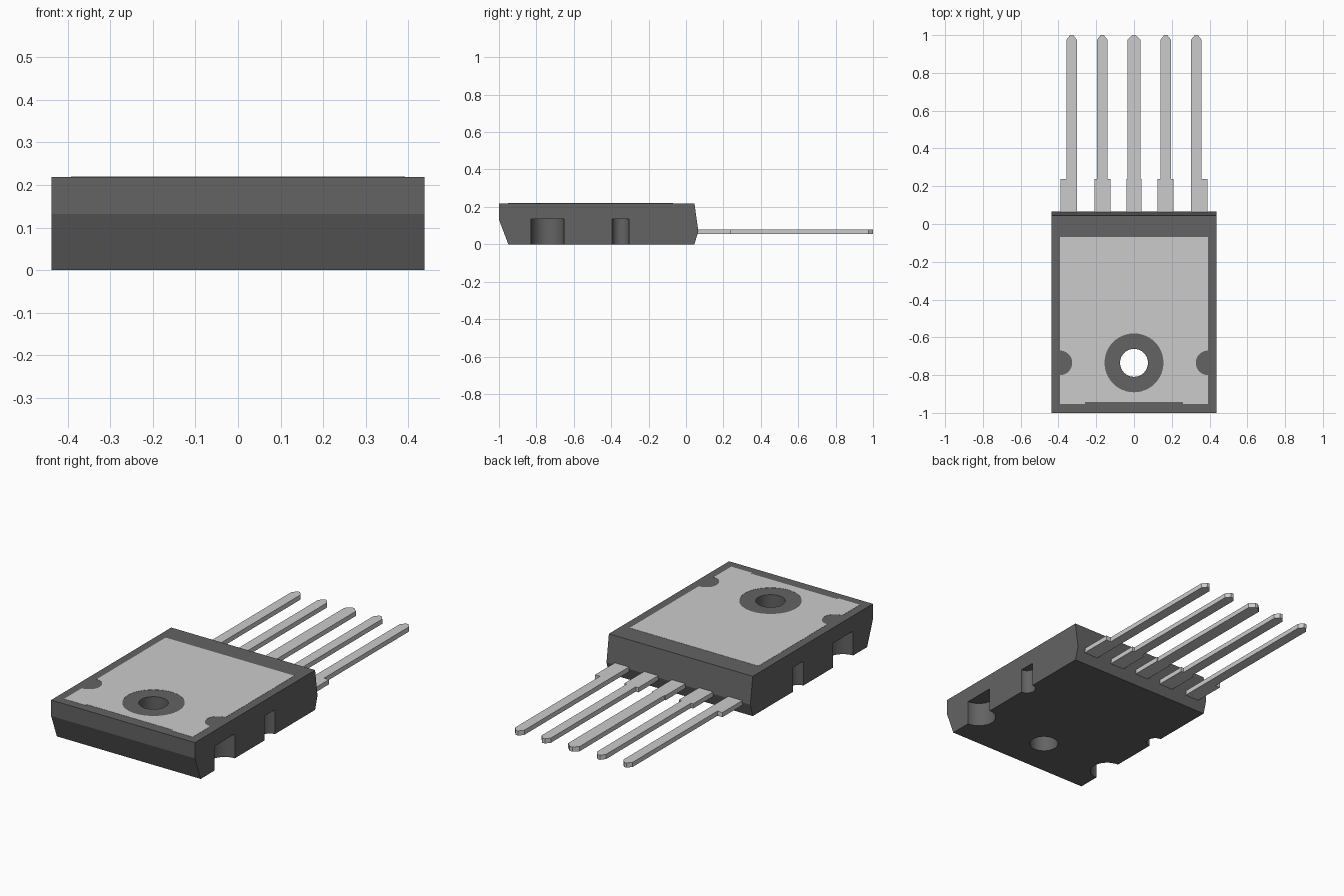
import bpy, bmesh, math
from mathutils import Matrix, Vector

if "Cube" in bpy.data.objects:
    bpy.data.objects.remove(bpy.data.objects["Cube"])


def material(name, color):
    m = bpy.data.materials.new(name)
    m.diffuse_color = (*color, 1)
    m.use_nodes = True
    m.node_tree.nodes["Principled BSDF"].inputs["Base Color"].default_value = m.diffuse_color
    return m


plastic = material("dark_plastic", (0.125, 0.125, 0.125))
metal = material("tinned_metal", (0.59, 0.59, 0.56))


def finish(name, bm, mat=None):
    bmesh.ops.recalc_face_normals(bm, faces=bm.faces)
    me = bpy.data.meshes.new(name)
    bm.to_mesh(me)
    bm.free()
    ob = bpy.data.objects.new(name, me)
    bpy.context.collection.objects.link(ob)
    if mat:
        me.materials.append(mat)
    return ob


def prism(name, points, direction, mat):
    """Extrude a closed 3D outline along a direction."""
    bm = bmesh.new()
    face = bm.faces.new([bm.verts.new(p) for p in points])
    new = bmesh.ops.extrude_face_region(bm, geom=[face])["geom"]
    verts = [v for v in new if isinstance(v, bmesh.types.BMVert)]
    bmesh.ops.translate(bm, verts=verts, vec=Vector(direction))
    return finish(name, bm, mat)


def drill(ob, holes):
    """Cut vertical cylinders (x, y, radius, z low, z high) out of an object."""
    bm = bmesh.new()
    for x, y, r, z0, z1 in holes:
        bmesh.ops.create_cone(bm, cap_ends=True, segments=48, radius1=r, radius2=r,
                              depth=z1 - z0, matrix=Matrix.Translation((x, y, (z0 + z1) / 2)))
    cutter = finish("cutter", bm)
    cutter.hide_render = True
    mod = ob.modifiers.new("holes", 'BOOLEAN')
    mod.operation = 'DIFFERENCE'
    mod.solver = 'EXACT'
    mod.object = cutter
    bpy.ops.object.select_all(action='DESELECT')
    bpy.context.view_layer.objects.active = ob
    ob.select_set(True)
    bpy.ops.object.modifier_apply(modifier=mod.name)
    bpy.data.objects.remove(cutter)
    bpy.ops.object.shade_smooth_by_angle(angle=math.radians(20))


W, TOP, HOLE_Y = 0.438, 0.219, -0.735

# Moulded body: side profile extruded across, with screw hole and side notches
profile = [(-0.95, 0), (0.045, 0), (0.066, 0.07), (0.045, TOP), (-1, TOP), (-1, 0.132)]
body = prism("body", [(-W, y, z) for y, z in profile], (2 * W, 0, 0), plastic)
holes = [(0, HOLE_Y, 0.074, -0.1, 0.4)]
for s in (-1, 1):
    holes += [(s * W, -0.741, 0.088, -0.1, 0.134), (s * W, -0.35, 0.045, -0.1, 0.134)]
drill(body, holes)

# Heat-sink plate, flush in the top face, with a round clearing and side scallops
outline = [(-0.392, -0.07), (-0.392, -0.953), (-0.26, -0.953), (-0.26, -0.942),
           (0.26, -0.942), (0.26, -0.953), (0.392, -0.953), (0.392, -0.07)]
plate = prism("heat_plate", [(x, y, TOP - 0.004) for x, y in outline], (0, 0, 0.005), metal)
drill(plate, [(0, HOLE_Y, 0.156, 0, 0.4)] +
      [(s * 0.392, HOLE_Y, 0.065, 0, 0.4) for s in (-1, 1)])

# Leads: centre x, narrow half width, wide root from left to right
leads = [(-0.33, 0.028, -0.058, 0.028), (-0.168, 0.028, -0.042, 0.044),
         (0, 0.035, -0.041, 0.041), (0.168, 0.028, -0.044, 0.042),
         (0.33, 0.028, -0.028, 0.058)]
for i, (cx, h, left, right) in enumerate(leads):
    pts = [(left, 0.03), (right, 0.03), (right, 0.237)]
    if right > h:
        pts.append((h, 0.237))
    pts += [(h, 0.975), (0.008, 1), (-0.008, 1), (-h, 0.975)]
    if left < -h:
        pts.append((-h, 0.237))
    pts.append((left, 0.237))
    prism(f"lead_{i + 1}", [(cx + x, y, 0.054) for x, y in pts], (0, 0, 0.026), metal)
